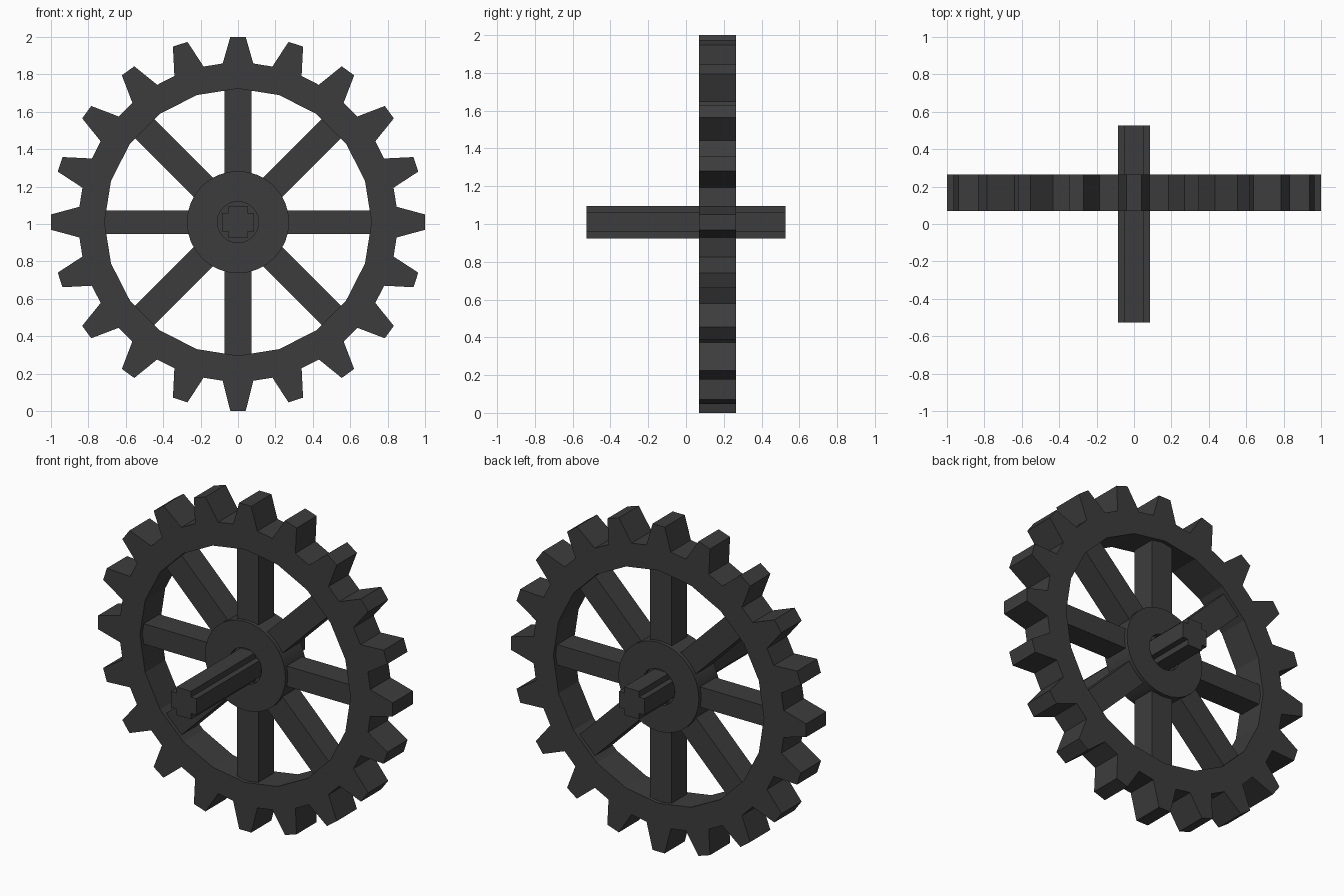
import bpy, bmesh, math
from mathutils import Matrix, Vector

if "Cube" in bpy.data.objects:
    bpy.data.objects.remove(bpy.data.objects["Cube"])

CZ = 1.01                  # height of the wheel centre
Y0, Y1 = 0.07, 0.265       # front and back of the wheel
TEETH = 20

grey = bpy.data.materials.new("dark grey")
grey.diffuse_color = (0.046, 0.046, 0.046, 1)
grey.use_nodes = True
grey.node_tree.nodes["Principled BSDF"].inputs["Base Color"].default_value = grey.diffuse_color


def finish(bm, name):
    bmesh.ops.recalc_face_normals(bm, faces=bm.faces)
    me = bpy.data.meshes.new(name)
    bm.to_mesh(me)
    bm.free()
    me.materials.append(grey)
    ob = bpy.data.objects.new(name, me)
    bpy.context.collection.objects.link(ob)
    return ob


def extrude_back(bm, depth):
    ret = bmesh.ops.extrude_face_region(bm, geom=bm.faces[:])
    verts = [v for v in ret["geom"] if isinstance(v, bmesh.types.BMVert)]
    bmesh.ops.translate(bm, verts=verts, vec=(0, depth, 0))


def polar(side, r, a):
    """Point at radius r along direction a (from the top), shifted sideways."""
    return Vector((r * math.sin(a) + side * math.cos(a), Y0,
                   CZ + r * math.cos(a) - side * math.sin(a)))


# Toothed rim: one wedge per tooth plus one gap between teeth, extruded
bm = bmesh.new()
sectors = []
for k in range(TEETH):
    a = k * math.tau / TEETH
    tip = {0: 0.99, TEETH // 2: 1.01}.get(k, 1.0)
    pts = [(0, 0.714), (-0.082, 0.848), (-0.041, tip), (0.041, tip), (0.082, 0.848)]
    sectors.append([bm.verts.new(polar(s, r, a)) for s, r in pts])
for k, s in enumerate(sectors):
    n = sectors[(k + 1) % TEETH]
    bm.faces.new(s)
    bm.faces.new((s[0], s[4], n[1], n[0]))
extrude_back(bm, Y1 - Y0)
finish(bm, "toothed_rim")

# Eight spokes, slightly thinner than the rim
for i in range(8):
    a = i * math.tau / 8
    w = 0.125 if i % 4 == 2 else 0.146
    bm = bmesh.new()
    bmesh.ops.create_cube(bm, size=1)
    bmesh.ops.scale(bm, verts=bm.verts, vec=(w, 0.15, 0.50))
    bmesh.ops.translate(bm, verts=bm.verts, vec=(0, (Y0 + Y1) / 2, 0.465))
    bmesh.ops.rotate(bm, verts=bm.verts, cent=(0, 0, 0),
                     matrix=Matrix.Rotation(a, 3, 'Y'))
    bmesh.ops.translate(bm, verts=bm.verts, vec=(0, 0, CZ))
    finish(bm, f"spoke_{i + 1}")

# Hub disc with a shallow round recess around the axle on both sides
bm = bmesh.new()
SEG, DIP = 32, 0.03
profile = [(0.11, Y0 + DIP), (0.11, Y0), (0.273, Y0),
           (0.273, Y1), (0.11, Y1), (0.11, Y1 - DIP)]
rings = []
for r, y in profile:
    rings.append([bm.verts.new((r * math.sin(t * math.tau / SEG), y,
                                CZ + r * math.cos(t * math.tau / SEG)))
                  for t in range(SEG)])
for p, q in zip(rings, rings[1:]):
    for t in range(SEG):
        u = (t + 1) % SEG
        bm.faces.new((p[t], p[u], q[u], q[t]))
bm.faces.new(rings[0])
bm.faces.new(rings[-1])
hub = finish(bm, "hub")
for f in hub.data.polygons:          # smooth round walls, flat ends
    f.use_smooth = abs(f.normal.y) < 0.5
hub.data.set_sharp_from_angle(angle=math.radians(30))

# Axle with a plus-shaped section
bm = bmesh.new()
A, B, L = 0.086, 0.05, 0.526
corner = [(B, A), (B, B), (A, B)]
outline = []
for q in range(4):
    c, s = math.cos(q * math.pi / 2), math.sin(q * math.pi / 2)
    outline += [(x * c + z * s, z * c - x * s) for x, z in corner]
bm.faces.new([bm.verts.new((x, -L, CZ + z)) for x, z in outline])
extrude_back(bm, 2 * L)
finish(bm, "cross_axle")
